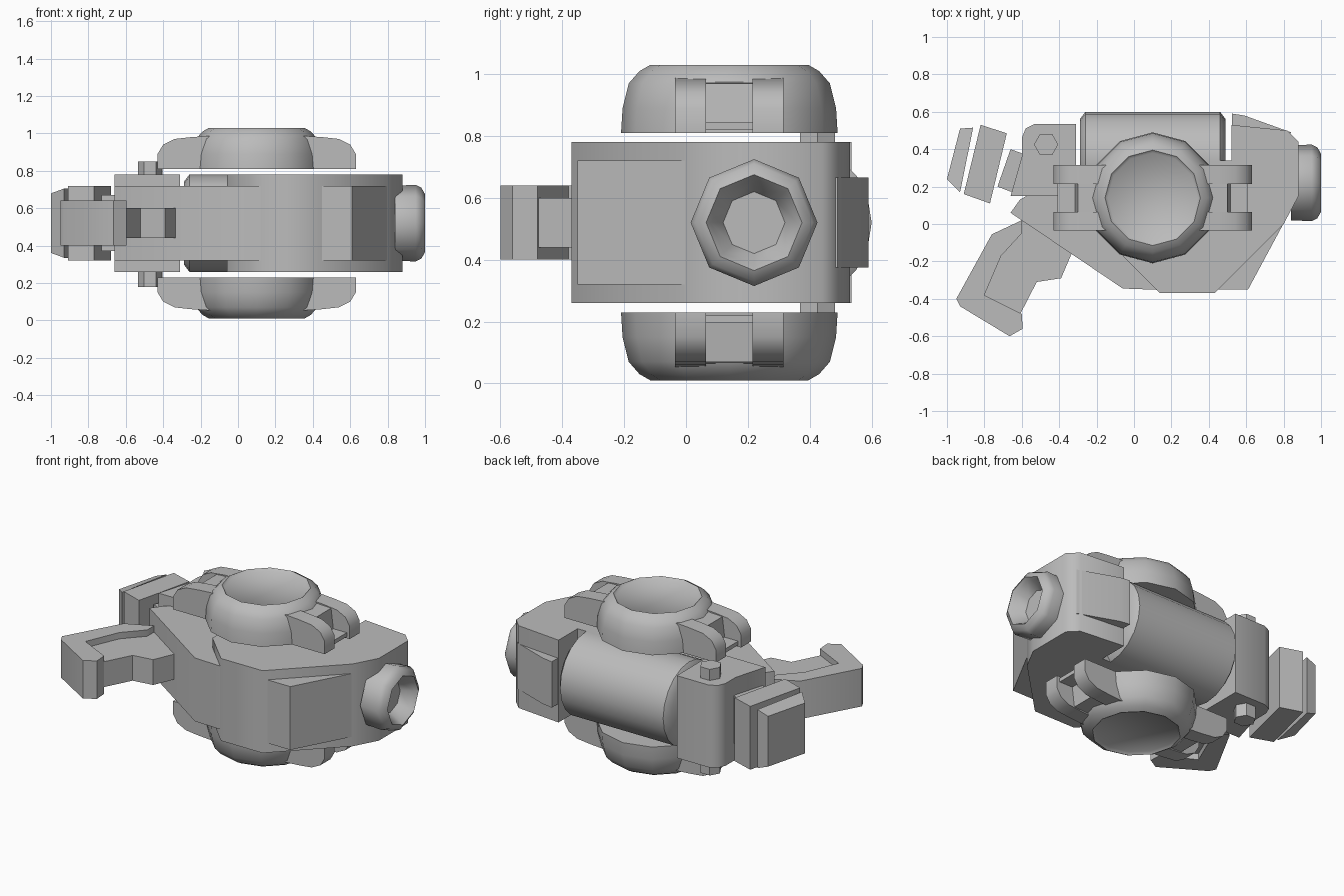
import bpy, bmesh, math
from mathutils import Vector, Matrix

cube = bpy.data.objects.get("Cube")
if cube:
    bpy.data.objects.remove(cube, do_unlink=True)

grey = bpy.data.materials.new("plain_grey")
grey.use_nodes = True
COLOUR = (0.5, 0.5, 0.5, 1)
grey.diffuse_color = COLOUR
grey.node_tree.nodes["Principled BSDF"].inputs["Base Color"].default_value = COLOUR

MID = 0.52          # height of the symmetry plane
HUB = (0.1, 0.14)   # centre of the round covers


def finish(name, bm):
    """Turn a bmesh into a named, smooth-shaded object."""
    bmesh.ops.recalc_face_normals(bm, faces=bm.faces)
    mesh = bpy.data.meshes.new(name)
    bm.to_mesh(mesh)
    bm.free()
    mesh.materials.append(grey)
    ob = bpy.data.objects.new(name, mesh)
    bpy.context.collection.objects.link(ob)
    bpy.ops.object.select_all(action='DESELECT')
    ob.select_set(True)
    bpy.context.view_layer.objects.active = ob
    bpy.ops.object.shade_smooth_by_angle(angle=math.radians(50))
    return ob


def add_prism(bm, points, shift):
    """Extrude a closed outline of 3D points along shift."""
    face = bm.faces.new([bm.verts.new(p) for p in points])
    new = bmesh.ops.extrude_face_region(bm, geom=[face])["geom"]
    verts = [v for v in new if isinstance(v, bmesh.types.BMVert)]
    bmesh.ops.translate(bm, verts=verts, vec=shift)


def slab(name, outline, half):
    """Plan outline extruded equally above and below the mid plane."""
    bm = bmesh.new()
    add_prism(bm, [(x, y, MID - half) for x, y in outline], (0, 0, 2 * half))
    return finish(name, bm)


def add_lathe(bm, profile, sides, matrix):
    """Revolve (radius, height) points around z; the ends are capped."""
    rings = []
    for r, h in profile:
        rings.append([bm.verts.new(matrix @ Vector((
            r * math.cos(math.tau * i / sides),
            r * math.sin(math.tau * i / sides), h))) for i in range(sides)])
    for a, b in zip(rings, rings[1:]):
        for i in range(sides):
            j = (i + 1) % sides
            bm.faces.new((a[i], a[j], b[j], b[i]))
    bm.faces.new(rings[0])
    bm.faces.new(rings[-1])


def lathe(name, profile, sides, matrix):
    bm = bmesh.new()
    add_lathe(bm, profile, sides, matrix)
    return finish(name, bm)


ALONG_X = Matrix.Rotation(math.pi / 2, 4, 'Y')

# Central housing and the two lower shoulder pieces
slab("main_body", [(0.14, -0.37), (0.43, -0.37), (0.8, 0), (0.88, 0.15), (0.88, 0.44),
                   (0.82, 0.5), (0.52, 0.53), (0.52, 0.34), (-0.06, 0.34), (-0.06, -0.17)], 0.26)
slab("front_fin", [(0.13, -0.352), (-0.06, -0.345), (-0.66, 0.06), (-0.61, 0.13),
                   (-0.31, 0.3), (0.1, 0.3)], 0.2)
slab("side_plate", [(0.45, -0.35), (0.61, -0.35), (0.82, 0.04), (0.6, 0.1)], 0.2)
slab("rear_plate", [(0.525, 0.4), (0.525, 0.59), (0.59, 0.58), (0.84, 0.49), (0.8, 0.4)], 0.145)

# Rear barrel lying along x
lathe("rear_barrel", [(0.22, -0.29), (0.26, -0.26), (0.26, 0.46), (0.22, 0.49)], 20,
      Matrix.Translation((0, 0.34, MID)) @ ALONG_X)

# Hollow nozzle on the side
lathe("nozzle", [(0.2, 0.84), (0.205, 0.95), (0.19, 0.98), (0.155, 1.0), (0.14, 0.98), (0.1, 0.91)], 8,
      Matrix.Translation((0, 0.22, MID)) @ ALONG_X)

# Hinge block with its pin
slab("hinge_block", [(-0.66, 0.15), (-0.31, 0.15), (-0.31, 0.535), (-0.53, 0.535),
                     (-0.58, 0.51), (-0.6, 0.46), (-0.6, 0.36)], 0.26)
lathe("hinge_pin", [(0.065, 0.18), (0.065, 0.85)], 6, Matrix.Translation((-0.47, 0.425, 0)))

# Tilted end pads and their neck
slab("pad_neck", [(-0.66, 0.4), (-0.73, 0.2), (-0.6, 0.15), (-0.55, 0.36)], 0.15)
slab("inner_pad", [(-0.82, 0.53), (-0.68, 0.485), (-0.77, 0.11), (-0.91, 0.16)], 0.2)
outer_pad = slab("outer_pad", [(-0.93, 0.51), (-0.86, 0.515), (-0.93, 0.17), (-1.0, 0.24)], 0.185)
for i, v in enumerate(outer_pad.data.vertices):
    # the outward long side is a little lower
    if v.co.x < -0.99 or abs(v.co.y - 0.51) < 0.001:
        v.co.z = MID + (v.co.z - MID) * 0.86

# Bent handle: thick outer frame and thinner inner grip
slab("handle_frame", [(-0.6, 0.02), (-0.76, -0.055), (-0.95, -0.4), (-0.93, -0.44),
                      (-0.665, -0.6), (-0.595, -0.56), (-0.6, -0.48), (-0.8, -0.38),
                      (-0.71, -0.17), (-0.6, -0.05)], 0.12)
slab("handle_grip", [(-0.6, 0.015), (-0.73, -0.1), (-0.82, -0.38), (-0.61, -0.485),
                     (-0.52, -0.31), (-0.39, -0.29), (-0.33, -0.15), (-0.45, 0.05)], 0.08)


def cover(name, up):
    """Round cover with a clawed lug on each side; up = 1 or -1."""
    bm = bmesh.new()
    place = Matrix.Translation((*HUB, MID)) @ Matrix.Diagonal((1, 1, up, 1))
    turned = place @ Matrix.Rotation(math.pi / 12, 4, 'Z') @ Matrix.Rotation(math.pi / 12, 4, 'Z')
    # dished ring
    add_lathe(bm, [(0.35, 0.29), (0.345, 0.37), (0.325, 0.45), (0.29, 0.49), (0.255, 0.51),
                   (0.24, 0.495)], 12, turned)
    claw = [(0.2, 0.29), (0.53, 0.29), (0.53, 0.37), (0.5, 0.42), (0.44, 0.45), (0.35, 0.46), (0.2, 0.47)]
    web = [(0.2, 0.29), (0.42, 0.29), (0.4, 0.45), (0.2, 0.46)]
    bar = [(0.41, 0.3), (0.51, 0.3), (0.51, 0.325), (0.41, 0.325)]
    for side in (-1, 1):
        for shape, y, width in ((claw, -0.175, 0.1), (claw, 0.075, 0.1),
                                (web, -0.08, 0.16), (bar, -0.08, 0.16)):
            add_prism(bm, [place @ Vector((side * x, y, z)) for x, z in shape], (0, width, 0))
    return finish(name, bm)


cover("top_cover", 1)
cover("bottom_cover", -1)
